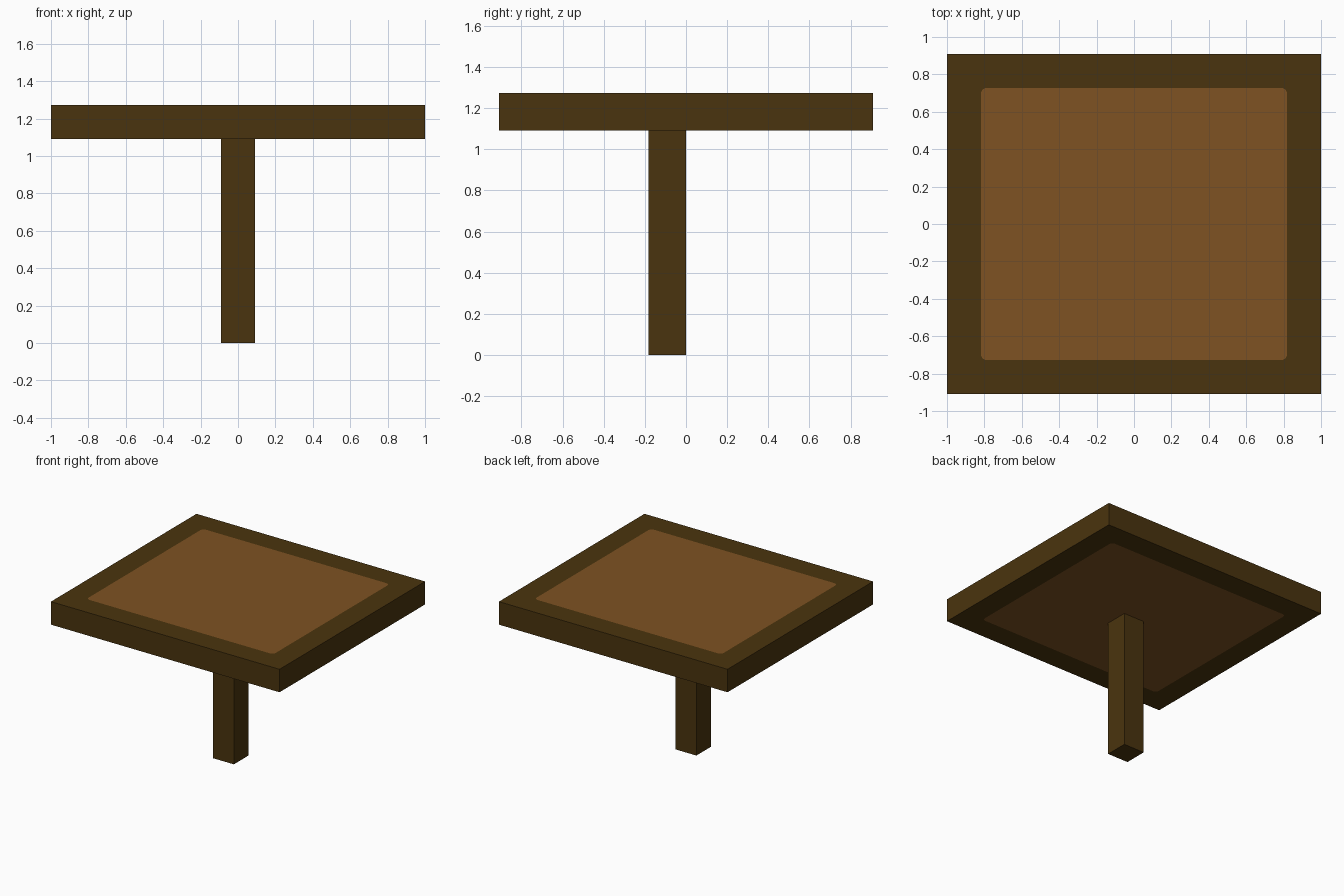
import bpy, bmesh, math

if "Cube" in bpy.data.objects:
    bpy.data.objects.remove(bpy.data.objects["Cube"])

U = 1 / 11  # the model sits on a grid of 1/11 unit


def material(name, srgb):
    m = bpy.data.materials.new(name)
    lin = [((c / 255 + 0.055) / 1.055) ** 2.4 for c in srgb]
    m.diffuse_color = (*lin, 1)
    m.use_nodes = True
    m.node_tree.nodes["Principled BSDF"].inputs["Base Color"].default_value = m.diffuse_color
    return m


dark_wood = material("dark wood", (74, 52, 14))
light_wood = material("light wood", (126, 82, 34))


def add_object(name, bm, mats):
    bmesh.ops.recalc_face_normals(bm, faces=bm.faces)
    me = bpy.data.meshes.new(name)
    bm.to_mesh(me)
    bm.free()
    for m in mats:
        me.materials.append(m)
    ob = bpy.data.objects.new(name, me)
    bpy.context.collection.objects.link(ob)
    return ob


# Tabletop: slab with a flush, round-cornered panel on the top and underside
HX, HY, PX, PY, R, STEPS = 11 * U, 10 * U, 9 * U, 8 * U, 0.03, 4
SIGNS = [(1, 1), (-1, 1), (-1, -1), (1, -1)]
bm = bmesh.new()
rims = []
for z in (12 * U, 14 * U):
    rim = [bm.verts.new((sx * HX, sy * HY, z)) for sx, sy in SIGNS]
    arcs = []
    for i, (sx, sy) in enumerate(SIGNS):
        angles = [math.pi / 2 * (i + k / STEPS) for k in range(STEPS + 1)]
        arcs.append([bm.verts.new((sx * (PX - R) + R * math.cos(a),
                                   sy * (PY - R) + R * math.sin(a), z)) for a in angles])
    for i in range(4):
        j = (i + 1) % 4
        bm.faces.new((rim[i], rim[j], arcs[j][0], arcs[i][-1]))
        for a, b in zip(arcs[i], arcs[i][1:]):
            bm.faces.new((rim[i], b, a))
    bm.faces.new([v for arc in arcs for v in arc]).material_index = 1
    rims.append(rim)
for i in range(4):
    j = (i + 1) % 4
    bm.faces.new((rims[0][i], rims[0][j], rims[1][j], rims[1][i]))
add_object("tabletop", bm, [dark_wood, light_wood])

# Single square leg, set slightly forward of centre
bm = bmesh.new()
bmesh.ops.create_cube(bm, size=1)
bmesh.ops.scale(bm, vec=(2 * U, 2 * U, 12 * U), verts=bm.verts)
bmesh.ops.translate(bm, vec=(0, -U, 6 * U), verts=bm.verts)
add_object("leg", bm, [dark_wood])
